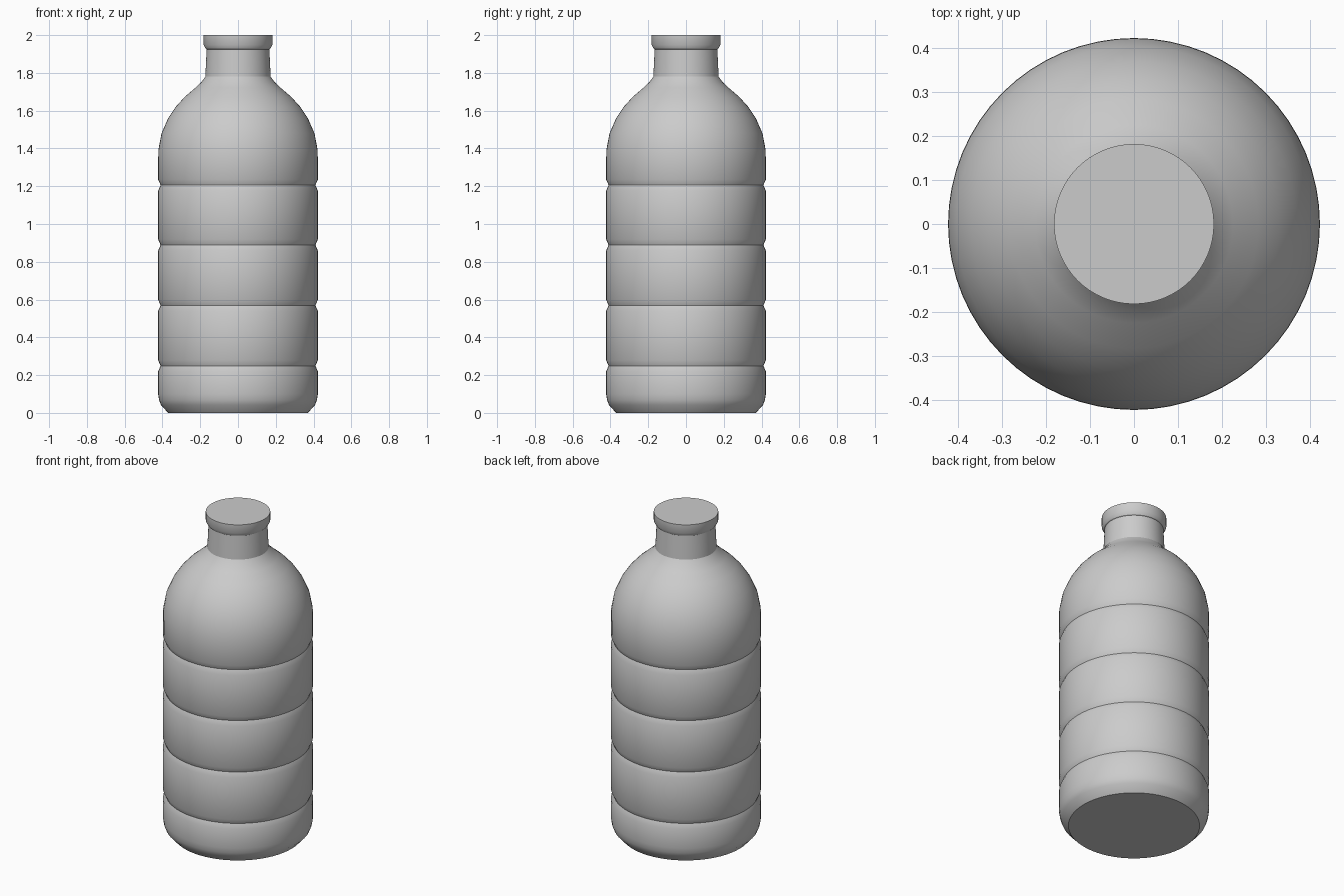
import bpy
import bmesh
import math

cube = bpy.data.objects.get("Cube")
if cube:
    bpy.data.objects.remove(cube, do_unlink=True)

SEGMENTS = 64

grey = bpy.data.materials.new("plain grey")
grey.use_nodes = True
colour = (0.6, 0.6, 0.6, 1.0)
grey.diffuse_color = colour
grey.node_tree.nodes["Principled BSDF"].inputs["Base Color"].default_value = colour


def lathe(name, profile):
    """Spin a (radius, height) profile into a closed solid with flat end caps."""
    bm = bmesh.new()
    rings = []
    for r, z in profile:
        rings.append([bm.verts.new((r * math.cos(a), r * math.sin(a), z))
                      for a in (math.tau * i / SEGMENTS for i in range(SEGMENTS))])
    for low, high in zip(rings, rings[1:]):
        for i in range(SEGMENTS):
            j = (i + 1) % SEGMENTS
            bm.faces.new((low[i], low[j], high[j], high[i]))
    bm.faces.new(rings[0][::-1])
    bm.faces.new(rings[-1])
    bmesh.ops.recalc_face_normals(bm, faces=bm.faces)
    mesh = bpy.data.meshes.new(name)
    bm.to_mesh(mesh)
    bm.free()
    mesh.materials.append(grey)
    obj = bpy.data.objects.new(name, mesh)
    bpy.context.collection.objects.link(obj)
    bpy.ops.object.select_all(action="DESELECT")
    obj.select_set(True)
    bpy.context.view_layer.objects.active = obj
    bpy.ops.object.shade_smooth_by_angle(angle=math.radians(30))
    return obj


# Rounded base, then the straight wall with four V grooves
body_radius = 0.423
profile = [(0.37, 0), (0.408, 0.042), (0.418, 0.068), (body_radius, 0.1)]
for z in (0.249, 0.569, 0.889, 1.206):
    profile += [(body_radius, z - 0.03), (0.41, z), (body_radius, z + 0.03)]

# Domed shoulder running into the neck
profile += [(0.422, 1.39), (0.405, 1.48), (0.37, 1.56), (0.33, 1.62),
            (0.283, 1.672), (0.225, 1.722), (0.195, 1.75), (0.173, 1.78)]

# Slightly tapered neck, then the closed lip with a chamfered underside
profile += [(0.166, 1.925), (0.171, 1.928), (0.182, 1.948), (0.182, 2.0)]

lathe("bottle", profile)
